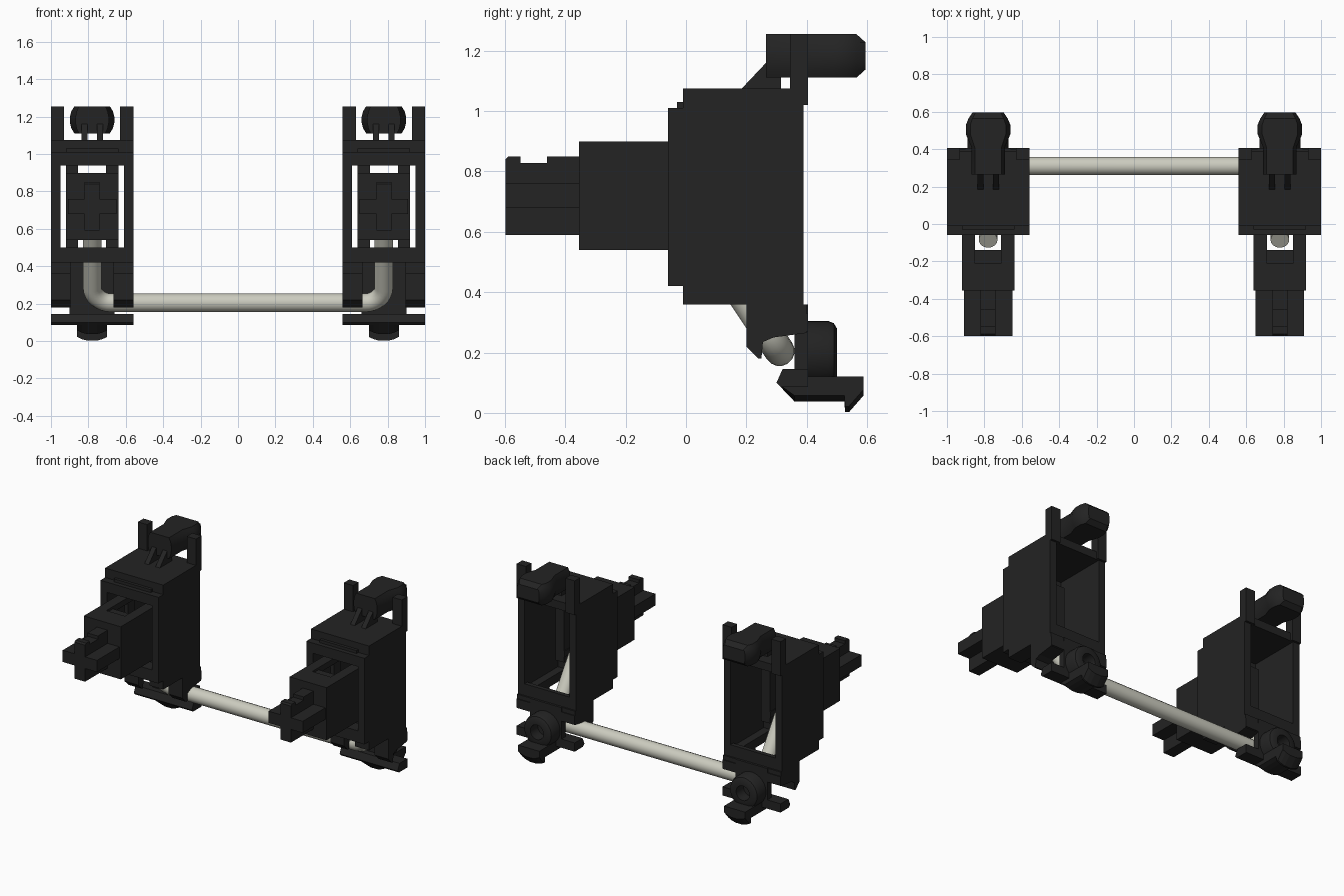
import bpy, bmesh, math
from mathutils import Vector

cube = bpy.data.objects.get("Cube")
if cube:
    bpy.data.objects.remove(cube, do_unlink=True)


def material(name, col):
    m = bpy.data.materials.new(name)
    m.use_nodes = True
    m.diffuse_color = (*col, 1)
    m.node_tree.nodes["Principled BSDF"].inputs["Base Color"].default_value = (*col, 1)
    return m


BLACK = material("black plastic", (0.017, 0.017, 0.017))
STEEL = material("pale steel", (0.60, 0.60, 0.52))


def loft(bm, loops):
    """Skin a list of equal-length point loops and cap both ends."""
    rings = [[bm.verts.new(p) for p in lp] for lp in loops]
    n = len(rings[0])
    for a, b in zip(rings, rings[1:]):
        for i in range(n):
            j = (i + 1) % n
            bm.faces.new((a[i], a[j], b[j], b[i]))
    bm.faces.new(rings[0][::-1])
    bm.faces.new(rings[-1])


def prism(bm, x0, x1, yz):
    """Extrude a side profile along x."""
    loft(bm, [[(x, y, z) for y, z in yz] for x in (x0, x1)])


def box(bm, x0, x1, y0, y1, z0, z1):
    prism(bm, x0, x1, [(y0, z0), (y1, z0), (y1, z1), (y0, z1)])


def pair(bm, x0, x1, yz):
    """The same profile on both sides of the unit's middle."""
    prism(bm, x0, x1, yz)
    prism(bm, -x1, -x0, yz)


def rect(y0, y1, z0, z1):
    return [(y0, z0), (y1, z0), (y1, z1), (y0, z1)]


def frame(bm, y0, y1, z0, z1, hw, oz0, oz1, ohw):
    """Upright rectangular frame around an opening."""
    pair(bm, ohw, hw, rect(y0, y1, z0, z1))
    box(bm, -ohw, ohw, y0, y1, z0, oz0)
    box(bm, -ohw, ohw, y0, y1, oz1, z1)


def finish(bm, name, cx, smooth=False):
    bmesh.ops.recalc_face_normals(bm, faces=bm.faces)
    me = bpy.data.meshes.new(name)
    bm.to_mesh(me)
    bm.free()
    me.materials.append(BLACK)
    ob = bpy.data.objects.new(name, me)
    ob.location.x = cx
    bpy.context.collection.objects.link(ob)
    if smooth:
        bpy.ops.object.select_all(action='DESELECT')
        ob.select_set(True)
        bpy.context.view_layer.objects.active = ob
        bpy.ops.object.shade_smooth_by_angle(angle=math.radians(35))
    return ob


def build_housing(cx, side):
    bm = bmesh.new()
    # hollow shell, open at the back
    pair(bm, 0.17, 0.22, rect(-0.01, 0.39, 0.36, 1.075))
    box(bm, -0.17, 0.17, -0.01, 0.39, 1.02, 1.075)
    pair(bm, 0.115, 0.17, rect(-0.01, 0.39, 0.36, 0.42))
    # front wall and raised front lip
    frame(bm, -0.01, 0.03, 0.42, 1.075, 0.22, 0.50, 0.94, 0.17)
    frame(bm, -0.06, -0.01, 0.42, 1.01, 0.22, 0.50, 0.94, 0.17)
    box(bm, -0.14, 0.14, -0.03, -0.01, 1.01, 1.03)
    # rear web that carries the screw boss
    box(bm, -0.17, 0.17, 0.36, 0.39, 0.33, 0.44)
    box(bm, -0.12, 0.12, 0.36, 0.405, 0.09, 0.36)
    box(bm, -0.22, 0.22, 0.39, 0.405, 0.27, 0.33)
    finish(bm, "housing_" + side, cx)

    # wire clip legs
    bm = bmesh.new()
    pair(bm, 0.115, 0.22, [(0.20, 0.36), (0.20, 0.22), (0.24, 0.18), (0.25, 0.18),
                           (0.255, 0.235), (0.29, 0.25), (0.40, 0.265), (0.40, 0.36)])
    finish(bm, "wire_clips_" + side, cx)

    # upper corner posts
    bm = bmesh.new()
    pair(bm, 0.15, 0.22, rect(0.345, 0.405, 1.02, 1.255))
    finish(bm, "corner_posts_" + side, cx)


def build_snap_head(cx, side):
    # flattened round peg with a barbed tip
    bm = bmesh.new()
    loops = []
    for y, hw, hz in [(0.265, 0.09, 0.072), (0.41, 0.09, 0.072), (0.48, 0.12, 0.072),
                      (0.53, 0.12, 0.072), (0.565, 0.105, 0.072), (0.595, 0.085, 0.045)]:
        lp = []
        for i in range(24):
            a = 2 * math.pi * (i + 0.5) / 24
            z = max(-hz, min(hz, 0.12 * math.sin(a)))
            lp.append((hw * math.cos(a), y, 1.183 + z))
        loops.append(lp)
    loft(bm, loops)
    # gusset fins
    pair(bm, 0.025, 0.058, [(0.18, 1.07), (0.315, 1.07), (0.315, 1.13), (0.265, 1.16)])
    finish(bm, "snap_head_" + side, cx, True)


def build_base(cx, side):
    # hollow screw boss, turned about the y axis
    bm = bmesh.new()
    loops = []
    for y, r in [(0.36, 0.11), (0.47, 0.11), (0.49, 0.102), (0.50, 0.085),
                 (0.50, 0.05), (0.42, 0.05)]:
        loops.append([(r * math.cos(math.tau * i / 32), y, 0.195 + r * math.sin(math.tau * i / 32))
                      for i in range(32)])
    loft(bm, loops)
    finish(bm, "screw_boss_" + side, cx, True)

    # wide foot bar with chamfered front
    bm = bmesh.new()
    prism(bm, -0.22, 0.22, [(0.30, 0.10), (0.315, 0.085), (0.405, 0.085),
                            (0.405, 0.145), (0.32, 0.145)])
    finish(bm, "foot_bar_" + side, cx)

    # hooked foot with a rounded underside
    bm = bmesh.new()
    loops = []
    for x in (-0.08, -0.055, -0.025, 0.025, 0.055, 0.08):
        lift = 0.022 * (x / 0.08) ** 2
        loops.append([(x, 0.30, 0.10), (x, 0.36, 0.035 + lift), (x, 0.525, 0.035 + lift),
                      (x, 0.527, lift), (x, 0.54, lift), (x, 0.588, 0.055 + lift),
                      (x, 0.588, 0.12), (x, 0.32, 0.12)])
    loft(bm, loops)
    finish(bm, "hook_foot_" + side, cx)


def build_slider(cx, side):
    # hollow sliding block with slots above and below for the wire
    bm = bmesh.new()
    box(bm, -0.14, 0.14, -0.355, -0.21, 0.54, 0.90)
    pair(bm, 0.10, 0.14, rect(-0.21, 0.10, 0.54, 0.90))
    for z0, z1 in ((0.54, 0.58), (0.86, 0.90)):
        pair(bm, 0.07, 0.10, rect(-0.21, 0.10, z0, z1))
    box(bm, -0.07, 0.07, -0.21, -0.14, 0.56, 0.885)
    pair(bm, 0.075, 0.14, rect(0.03, 0.10, 0.50, 0.94))
    finish(bm, "slider_" + side, cx)

    # cross stem with a notch along its top
    bm = bmesh.new()
    prism(bm, -0.04, 0.04, [(-0.34, 0.59), (-0.598, 0.59), (-0.598, 0.84), (-0.588, 0.85),
                            (-0.548, 0.85), (-0.548, 0.828), (-0.46, 0.828), (-0.46, 0.85),
                            (-0.34, 0.85)])
    box(bm, -0.13, 0.13, -0.598, -0.34, 0.68, 0.76)
    finish(bm, "cross_stem_" + side, cx)


for side, cx in (("right", -0.78), ("left", 0.78)):
    build_housing(cx, side)
    build_snap_head(cx, side)
    build_base(cx, side)
    build_slider(cx, side)

# bent steel wire: two raised arms joined by a straight bar
end, corner = Vector((0.78, -0.085, 0.80)), Vector((0.78, 0.31, 0.205))
up, inward, R = (end - corner).normalized(), Vector((-1, 0, 0)), 0.10
centre = corner + R * (up + inward)
half = [end] + [centre - R * (inward * math.cos(t) + up * math.sin(t))
                for t in [math.pi / 2 * i / 8 for i in range(9)]]
path = half + [Vector((-p.x, p.y, p.z)) for p in reversed(half)]
cu = bpy.data.curves.new("wire", 'CURVE')
cu.dimensions = '3D'
cu.bevel_depth = 0.05
cu.bevel_resolution = 6
cu.use_fill_caps = True
sp = cu.splines.new('POLY')
sp.points.add(len(path) - 1)
for pt, p in zip(sp.points, path):
    pt.co = (*p, 1)
sp.use_smooth = True
cu.materials.append(STEEL)
bpy.context.collection.objects.link(bpy.data.objects.new("wire", cu))
